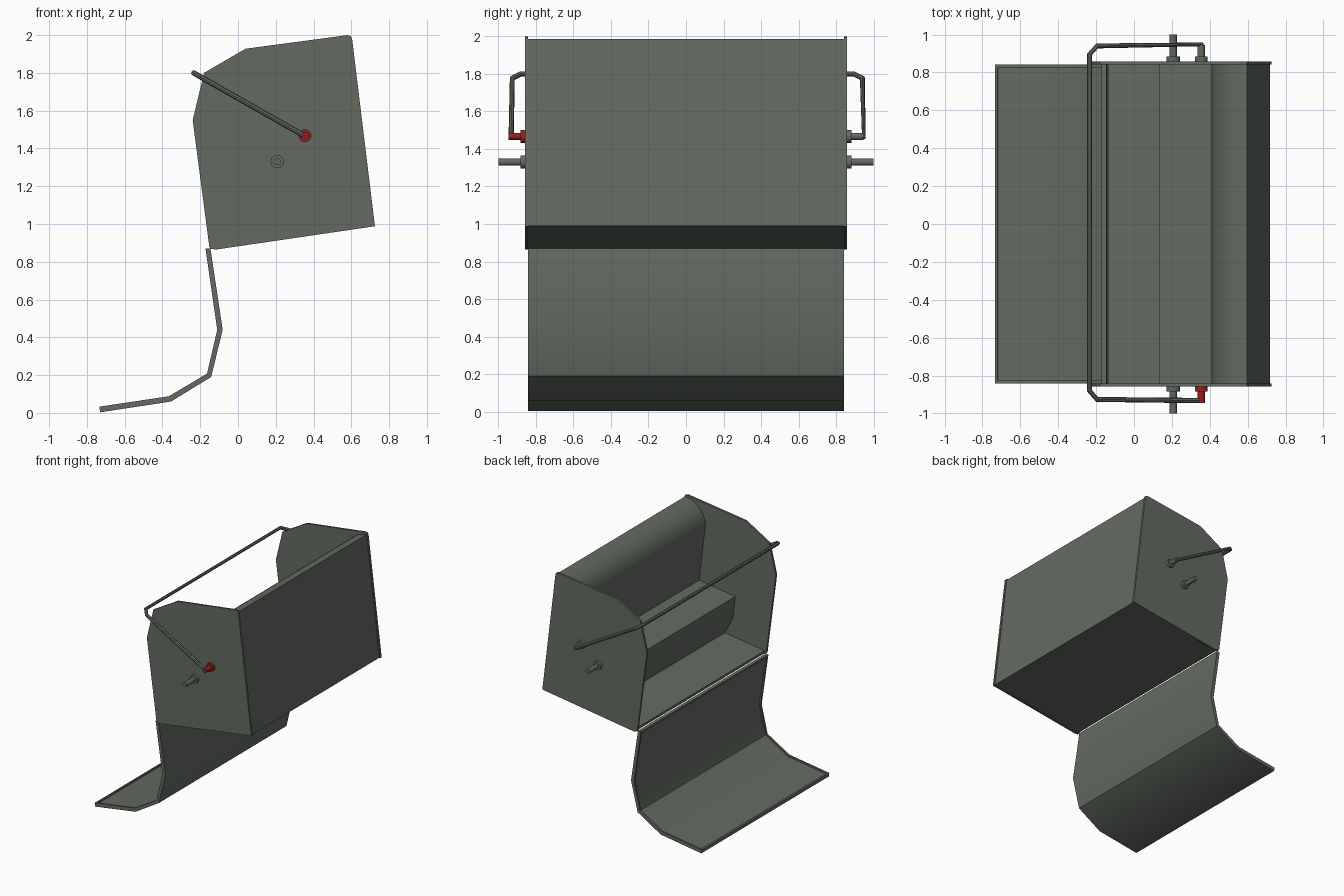
import bpy, math
from mathutils import Vector

if "Cube" in bpy.data.objects:
    bpy.data.objects.remove(bpy.data.objects["Cube"])


def material(name, rgb):
    m = bpy.data.materials.new(name)
    m.diffuse_color = (*rgb, 1)
    m.use_nodes = True
    m.node_tree.nodes["Principled BSDF"].inputs["Base Color"].default_value = m.diffuse_color
    return m


GREEN = material("grey_green", (0.125, 0.145, 0.12))
RED = material("red", (0.3, 0.015, 0.015))


def finish(ob, mat=GREEN):
    ob.data.materials.append(mat)
    bpy.ops.object.select_all(action='DESELECT')
    ob.select_set(True)
    bpy.context.view_layer.objects.active = ob
    bpy.ops.object.shade_smooth_by_angle(angle=math.radians(31))
    return ob


def extrude(name, pts, y0, y1):
    """Closed x/z outline (clockwise or not) extruded along y."""
    area = sum(a[0] * b[1] - b[0] * a[1] for a, b in zip(pts, pts[1:] + pts[:1]))
    if area < 0:
        pts = pts[::-1]
    n = len(pts)
    verts = [(x, y, z) for y in (y0, y1) for x, z in pts]
    faces = [tuple(range(n)), tuple(range(2 * n - 1, n - 1, -1))]
    faces += [(i, i + n, (i + 1) % n + n, (i + 1) % n) for i in range(n)]
    me = bpy.data.meshes.new(name)
    me.from_pydata(verts, [], faces)
    ob = bpy.data.objects.new(name, me)
    bpy.context.collection.objects.link(ob)
    return finish(ob)


def peg(name, x, z, r, y0, y1, mat=GREEN, sides=16):
    bpy.ops.mesh.primitive_cylinder_add(vertices=sides, radius=r, depth=abs(y1 - y0),
                                        location=(x, (y0 + y1) / 2, z),
                                        rotation=(math.pi / 2, 0, 0))
    ob = bpy.context.object
    ob.name = name
    return finish(ob, mat)


# Box body: floor, back wall, rounded top lip, inner ledge
a, c, b = Vector((0.597, 1.985)), Vector((0.435, 1.962)), Vector((0.41, 1.80))
lip = [tuple(a * (1 - t) ** 2 + c * 2 * t * (1 - t) + b * t * t)
       for t in (i / 10 for i in range(11))]
extrude("box_body", [(-0.135, 0.87), (0.717, 0.99)] + lip +
        [(0.467, 1.32), (0.135, 1.272), (0.155, 1.09), (0.23, 0.945), (-0.137, 0.893)],
        -0.843, 0.843)

# Side panels
side = [(-0.152, 0.88), (-0.145, 0.868), (-0.115, 0.865), (0.725, 0.988), (0.604, 1.982),
        (0.597, 1.995), (0.58, 2.0), (0.04, 1.928), (-0.18, 1.80), (-0.24, 1.55)]
for s, tag in ((-1, "front"), (1, "rear")):
    extrude("side_panel_" + tag, side, *sorted((s * 0.842, s * 0.859)))

# Hanging lid: curved sheet with a raised rim on its inner side
outer = [(-0.146, 0.872), (-0.081, 0.44), (-0.142, 0.19), (-0.355, 0.06), (-0.73, 0.003)]
inner = [(-0.172, 0.869), (-0.110, 0.44), (-0.164, 0.208), (-0.366, 0.088), (-0.734, 0.033)]
mid = [(o[0] * .4 + i[0] * .6, o[1] * .4 + i[1] * .6) for o, i in zip(outer, inner)]
extrude("lid_sheet", outer + mid[::-1], -0.841, 0.841)
for s, tag in ((-1, "front"), (1, "rear")):
    extrude("lid_rim_" + tag, mid + inner[::-1], *sorted((s * 0.826, s * 0.841)))


def along(p, q, t):
    return (p[0] + (q[0] - p[0]) * t, p[1] + (q[1] - p[1]) * t)


for tag, i, j in (("top", 0, 1), ("end", 4, 3)):
    extrude("lid_rim_" + tag, [mid[i], along(mid[i], mid[j], 0.04),
                               along(inner[i], inner[j], 0.04), inner[i]], -0.826, 0.826)

# Carrying handle
path = [(0.355, -0.932, 1.465), (-0.195, -0.926, 1.777), (-0.235, -0.88, 1.80),
        (-0.235, 0.895, 1.80), (-0.195, 0.94, 1.777), (0.355, 0.948, 1.465), (0.355, 0.90, 1.465)]
cu = bpy.data.curves.new("handle", 'CURVE')
cu.dimensions = '3D'
cu.bevel_depth = 0.014
cu.bevel_resolution = 2
cu.use_fill_caps = True
sp = cu.splines.new('POLY')
sp.points.add(len(path) - 1)
for p, co in zip(sp.points, path):
    p.co = (*co, 1)
handle = bpy.data.objects.new("handle", cu)
bpy.context.collection.objects.link(handle)
bpy.ops.object.select_all(action='DESELECT')
handle.select_set(True)
bpy.context.view_layer.objects.active = handle
bpy.ops.object.convert(target='MESH')
finish(bpy.context.object)

# Handle pivots and support pins, each a collar with a shaft
for s, tag in ((-1, "front"), (1, "rear")):
    mat = RED if s < 0 else GREEN
    peg("pivot_collar_" + tag, 0.355, 1.467, 0.034, s * 0.855, s * 0.883, mat)
    peg("pivot_shaft_" + tag, 0.355, 1.467, 0.019, s * 0.88, s * 0.945, mat)
    peg("pin_collar_" + tag, 0.207, 1.33, 0.035, s * 0.855, s * 0.883)
    peg("pin_shaft_" + tag, 0.207, 1.33, 0.019, s * 0.88, s * 1.0)
